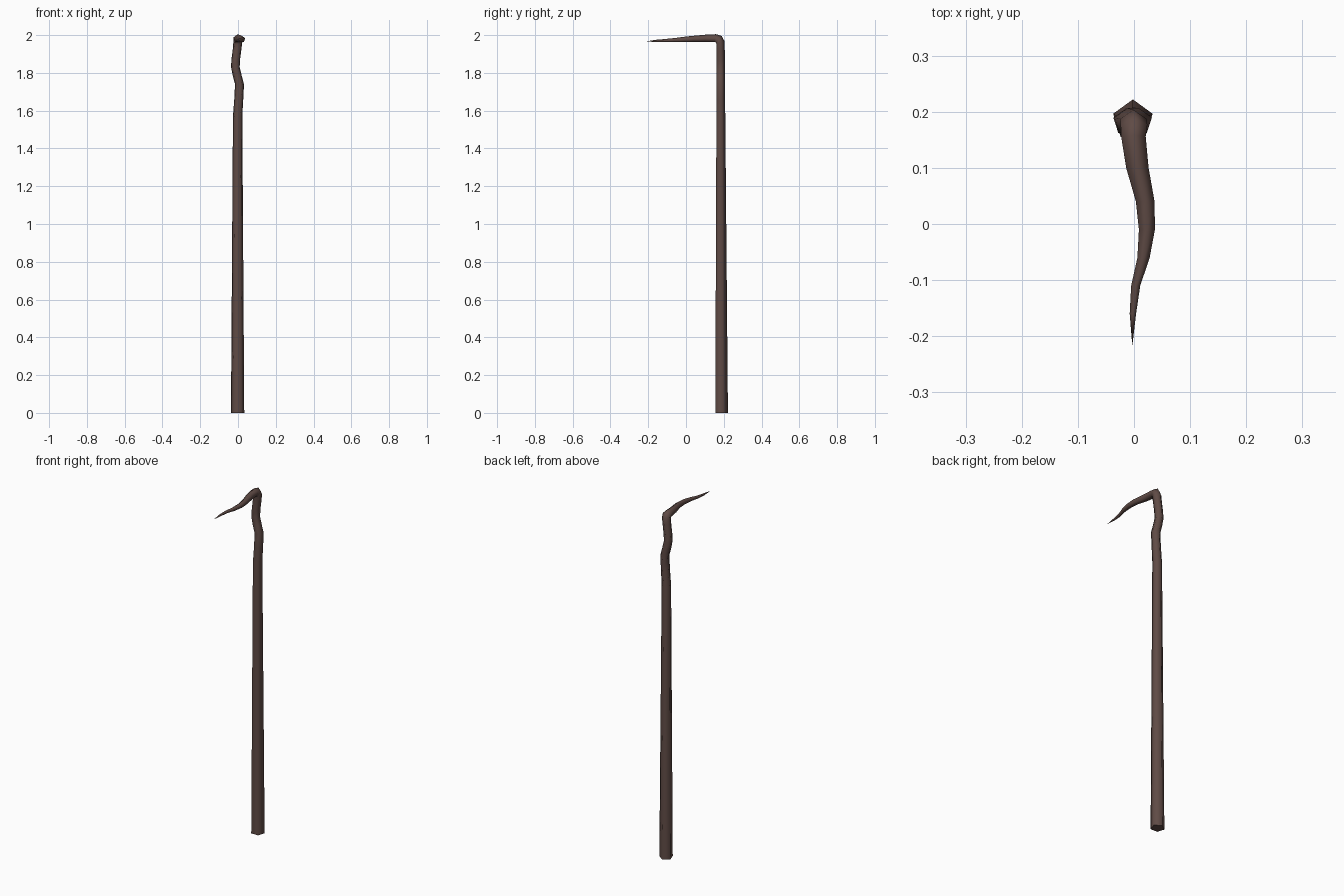
import bpy, bmesh
from math import sin, cos, radians, tau
from mathutils import Vector

if "Cube" in bpy.data.objects:
    bpy.data.objects.remove(bpy.data.objects["Cube"])

SIDES = 5

# Centre line stations: x, y, z, radius, pitch (0 = rising, 90 = pointing forward)
stations = [
    (-0.002, 0.185, 0.0, 0.037, 0),      # foot of the shaft
    (-0.002, 0.182, 1.57, 0.026, 0),     # end of the straight part
    (0.004, 0.182, 1.66, 0.025, 0),
    (0.008, 0.182, 1.74, 0.025, 0),      # kink to the right
    (-0.004, 0.182, 1.785, 0.025, 0),
    (-0.014, 0.182, 1.83, 0.024, 0),     # kink to the left
    (-0.012, 0.182, 1.87, 0.024, 0),
    (-0.004, 0.181, 1.93, 0.024, 0),
    (-0.001, 0.180, 1.960, 0.025, 20),   # tight bend
    (0.000, 0.172, 1.977, 0.025, 50),
    (-0.001, 0.155, 1.982, 0.023, 82),
    (0.006, 0.100, 1.981, 0.021, 88),    # wavy hook
    (0.020, 0.040, 1.979, 0.0175, 90),
    (0.023, -0.010, 1.976, 0.015, 90),
    (0.017, -0.060, 1.973, 0.0115, 90),
    (0.003, -0.110, 1.971, 0.0085, 90),
    (-0.002, -0.160, 1.969, 0.006, 90),
]
tip_point = (-0.003, -0.217, 1.966)

bm = bmesh.new()
rings = []
for x, y, z, r, pitch in stations:
    p = radians(pitch)
    outward = Vector((0, cos(p), sin(p)))
    ring = []
    for i in range(SIDES):
        a = tau * (i / SIDES + 0.25)
        ring.append(bm.verts.new(Vector((x, y, z)) + Vector((r * cos(a), 0, 0)) + outward * (r * sin(a))))
    rings.append(ring)

# Skin between the rings, pointed tip, flat foot
for low, high in zip(rings, rings[1:]):
    for i in range(SIDES):
        j = (i + 1) % SIDES
        bm.faces.new((low[i], low[j], high[j], high[i]))
tip = bm.verts.new(tip_point)
for i in range(SIDES):
    bm.faces.new((rings[-1][i], rings[-1][(i + 1) % SIDES], tip))
for f in bm.faces:
    f.smooth = True
foot = bm.faces.new(rings[0][::-1])
for e in foot.edges:
    e.smooth = False
bmesh.ops.recalc_face_normals(bm, faces=bm.faces)

mesh = bpy.data.meshes.new("hooked_staff")
bm.to_mesh(mesh)
bm.free()
staff = bpy.data.objects.new("hooked_staff", mesh)
bpy.context.collection.objects.link(staff)

# Dark brown wood
wood = bpy.data.materials.new("dark_wood")
wood.diffuse_color = (0.115, 0.07, 0.06, 1)
wood.use_nodes = True
wood.node_tree.nodes["Principled BSDF"].inputs["Base Color"].default_value = wood.diffuse_color
mesh.materials.append(wood)
